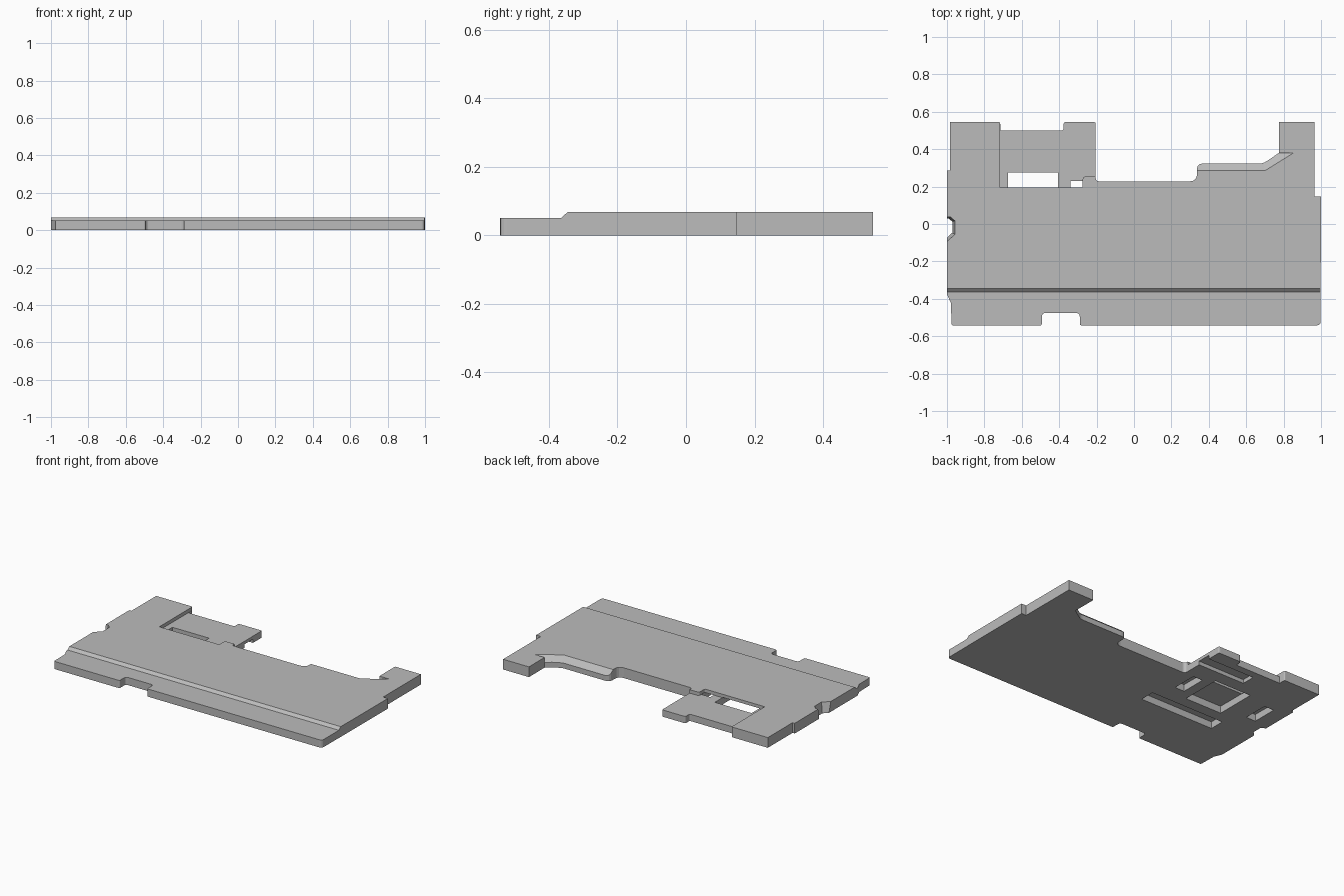
import bpy
import bmesh
from mathutils import Vector

TOP = 0.068      # upper face of the plate
TAB = 0.045      # lowered rear tab
LIP = 0.051      # lowered front strip
ROUND = 0.02

default_cube = bpy.data.objects.get("Cube")
if default_cube:
    bpy.data.objects.remove(default_cube, do_unlink=True)

grey = bpy.data.materials.new("plain grey")
grey.use_nodes = True
colour = (0.5, 0.5, 0.5, 1)
grey.diffuse_color = colour
grey.node_tree.nodes["Principled BSDF"].inputs["Base Color"].default_value = colour


def rounded(points, steps=4):
    """Replace corners that carry a radius with a short curve."""
    result = []
    for i, (x, y, *radius) in enumerate(points):
        corner = Vector((x, y))
        if not radius:
            result.append(corner)
            continue
        before = Vector(points[i - 1][:2]) - corner
        after = Vector(points[(i + 1) % len(points)][:2]) - corner
        a = corner + before.normalized() * radius[0]
        b = corner + after.normalized() * radius[0]
        for k in range(steps + 1):
            t = k / steps
            result.append(a * (1 - t) ** 2 + corner * 2 * t * (1 - t) + b * t ** 2)
    return result


def loft(name, rings):
    """Join matching rings of 3D points into a closed solid."""
    bm = bmesh.new()
    loops = [[bm.verts.new(p) for p in ring] for ring in rings]
    for low, high in zip(loops, loops[1:]):
        for i in range(len(low)):
            j = (i + 1) % len(low)
            bm.faces.new((low[i], low[j], high[j], high[i]))
    bm.faces.new(loops[0][::-1])
    bm.faces.new(loops[-1])
    bmesh.ops.recalc_face_normals(bm, faces=bm.faces)
    mesh = bpy.data.meshes.new(name)
    bm.to_mesh(mesh)
    bm.free()
    mesh.materials.append(grey)
    obj = bpy.data.objects.new(name, mesh)
    bpy.context.collection.objects.link(obj)
    return obj


def prism(name, outline, z0, z1):
    return loft(name, [[(p[0], p[1], z) for p in outline] for z in (z0, z1)])


def box(name, x0, x1, y0, y1, z0, z1):
    return prism(name, [(x0, y0), (x1, y0), (x1, y1), (x0, y1)], z0, z1)


def cut(target, cutter):
    """Subtract the cutter from the target, then discard it."""
    cutter.hide_render = True
    mod = target.modifiers.new("cut", "BOOLEAN")
    mod.operation = "DIFFERENCE"
    mod.solver = "EXACT"
    mod.object = cutter
    bpy.context.view_layer.objects.active = target
    bpy.ops.object.modifier_apply(modifier=mod.name)
    bpy.data.objects.remove(cutter, do_unlink=True)


# Main plate outline, from the front left corner, anticlockwise from above
outline = rounded([
    (-0.976, -0.542, 0.01), (-0.493, -0.542, 0.01), (-0.493, -0.476, ROUND),
    (-0.29, -0.476, ROUND), (-0.29, -0.542, 0.01), (0.997, -0.542, ROUND),
    (1, 0.148), (0.965, 0.148), (0.965, 0.545), (0.775, 0.545),
    (0.775, 0.38), (0.69, 0.323, ROUND), (0.337, 0.323, 0.03),
    (0.337, 0.228, 0.04), (-0.205, 0.228, ROUND), (-0.205, 0.545, 0.01),
    (-0.377, 0.545, 0.015), (-0.377, 0.5, 0.01), (-0.715, 0.5),
    (-0.715, 0.545, 0.01), (-0.984, 0.545), (-0.984, 0.285), (-1, 0.285),
    (-1, -0.375), (-0.978, -0.425),
])
plate = prism("plate", outline, 0, TOP)

# Lowered front strip with a sloped step
strip = [(-0.7, LIP), (-0.364, LIP), (-0.345, TOP), (-0.345, 0.2), (-0.7, 0.2)]
cut(plate, loft("strip_cutter", [[(x, y, z) for y, z in strip] for x in (-1.2, 1.2)]))

# Lowered rear tab
recess = rounded([(-0.716, 0.195), (-0.275, 0.195, 0.01), (-0.275, 0.255, ROUND),
                  (-0.1, 0.255), (-0.1, 0.7), (-0.716, 0.7)])
cut(plate, prism("tab_cutter", recess, TAB, 0.2))

# Sloped ledge that runs into the rear prong
rings = []
for inner, outer in (((0.3, 0.285), (0.3, 0.323)),
                     ((0.7, 0.285), (0.69, 0.323)),
                     ((0.853, 0.38), (0.775, 0.38))):
    a = Vector((*inner, TOP))
    b = a.lerp(Vector((*outer, 0.035)), 1.3)
    rings.append([a, b, (b.x, b.y, 0.2), (a.x, a.y, 0.2)])
cut(plate, loft("ledge_cutter", rings))

# Flared notch in the side
low = [(-1.1, 0.028), (-0.992, 0.028), (-0.973, 0.012),
       (-0.973, -0.045), (-1, -0.072), (-1.1, -0.072)]
high = [(-1.1, 0.04), (-0.98, 0.04), (-0.956, 0.018),
        (-0.956, -0.058), (-1, -0.097), (-1.1, -0.097)]
cut(plate, loft("notch_cutter", [[(*p, 0 - 0.01) for p in low],
                                 [(*p, TOP + 0.01) for p in high]]))

# Pockets in the underside; the first breaks through the tab
pockets = {
    "main_pocket": (-0.675, -0.405, 0, 0.275, 0.047),
    "long_pocket": (-0.75, -0.207, -0.175, -0.075, 0.045),
    "inner_pocket": (-0.34, -0.27, 0.06, 0.23, 0.045),
    "outer_pocket": (-0.895, -0.825, 0.06, 0.23, 0.045),
    "tab_channel": (-0.55, -0.1, 0.36, 0.45, 0.025),
}
for name, (x0, x1, y0, y1, depth) in pockets.items():
    cut(plate, box(name, x0, x1, y0, y1, -0.1, depth))
